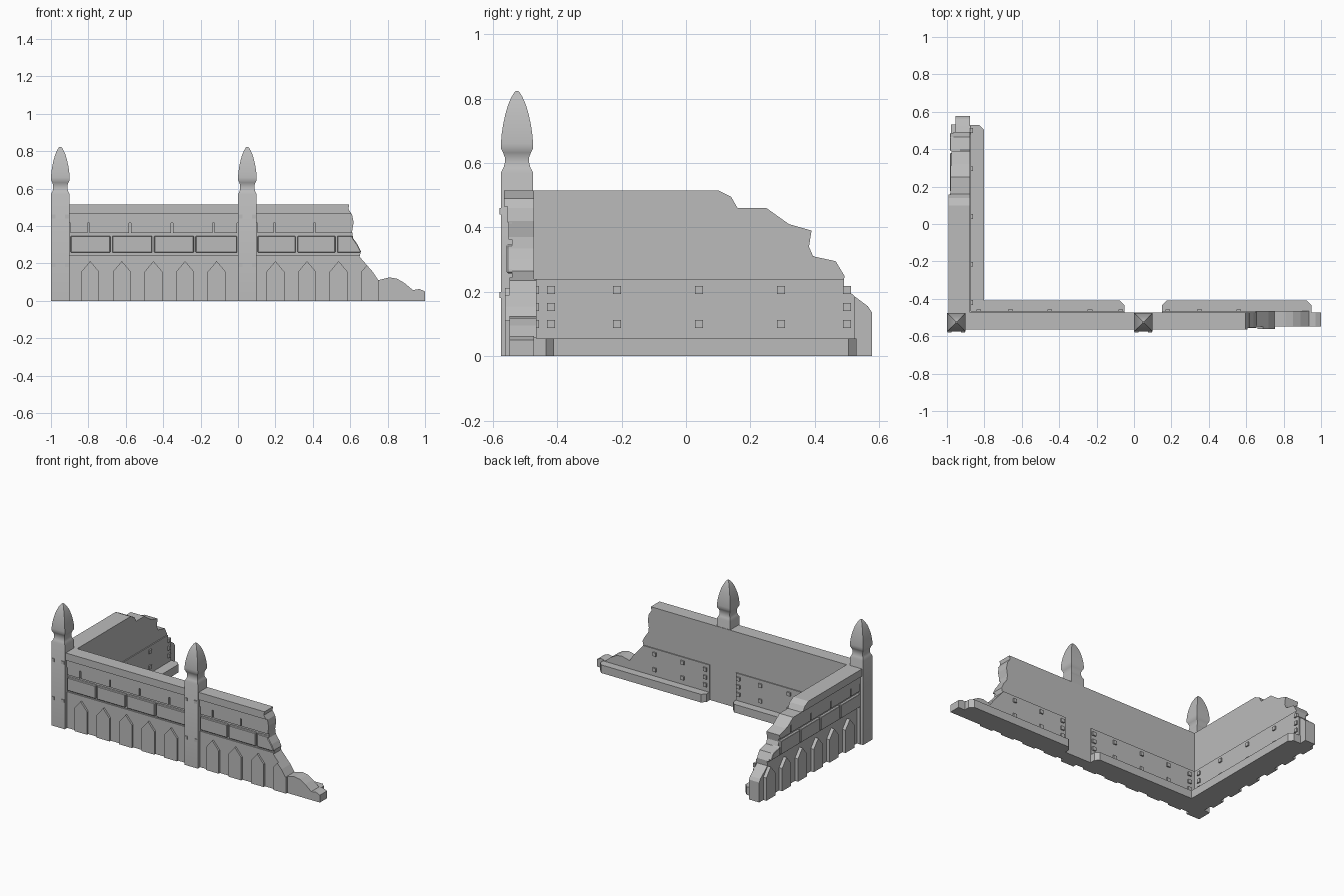
import bpy, bmesh, math

if "Cube" in bpy.data.objects:
    bpy.data.objects.remove(bpy.data.objects["Cube"])

stone = bpy.data.materials.new("grey_stone")
stone.diffuse_color = (0.5, 0.5, 0.5, 1)
stone.use_nodes = True
stone.node_tree.nodes["Principled BSDF"].inputs["Base Color"].default_value = stone.diffuse_color


# Frames: s runs along the wall, d points outward from the inner face, z is up
def front(s, d, z):
    return (s, -0.472 - d, z)


def side(s, d, z):
    return (-0.878 - d, s, z)


def finish(name, bm):
    bmesh.ops.recalc_face_normals(bm, faces=bm.faces)
    me = bpy.data.meshes.new(name)
    bm.to_mesh(me)
    bm.free()
    ob = bpy.data.objects.new(name, me)
    bpy.context.collection.objects.link(ob)
    me.materials.append(stone)
    return ob


def add_prism(bm, low, high):
    a = [bm.verts.new(p) for p in low]
    b = [bm.verts.new(p) for p in high]
    bm.faces.new(a)
    bm.faces.new(b[::-1])
    n = len(a)
    for i in range(n):
        j = (i + 1) % n
        bm.faces.new((a[i], b[i], b[j], a[j]))


def slabs(name, polys, frame, d0, d1, bevel=0):
    """Extrude wall-plane polygons between two depths."""
    bm = bmesh.new()
    for poly in polys:
        if len(poly) > 2:
            add_prism(bm, [frame(s, d0, z) for s, z in poly],
                      [frame(s, d1, z) for s, z in poly])
    ob = finish(name, bm)
    if bevel:
        m = ob.modifiers.new("worn_edges", 'BEVEL')
        m.width = bevel
        m.limit_method = 'ANGLE'
    return ob


def clip(poly, shape):
    """Cut the broken outline by a convex, counter-clockwise shape."""
    for (ax, az), (bx, bz) in zip(shape, shape[1:] + shape[:1]):
        def dist(p):
            return (bx - ax) * (p[1] - az) - (bz - az) * (p[0] - ax)
        out = []
        for p, q in zip(poly, poly[1:] + poly[:1]):
            dp, dq = dist(p), dist(q)
            if dp >= 0:
                out.append(p)
            if (dp > 0 > dq) or (dp < 0 < dq):
                t = dp / (dp - dq)
                out.append((p[0] + t * (q[0] - p[0]), p[1] + t * (q[1] - p[1])))
        poly = out
        if not poly:
            break
    clean = []
    for p in poly:
        if not clean or math.dist(p, clean[-1]) > 1e-5:
            clean.append(p)
    if len(clean) > 1 and math.dist(clean[0], clean[-1]) < 1e-5:
        clean.pop()
    return clean


def rect(s0, s1, z0, z1):
    return [(s0, z0), (s1, z0), (s1, z1), (s0, z1)]


def arch(s):
    return [(s - .048, 0), (s + .048, 0), (s + .048, .155), (s, .212), (s - .048, .155)]


def courses(start, end, step, shift, z0, z1):
    """Bricks filling one bay, the first one shortened by shift."""
    cuts = [start]
    s = start + (shift or step)
    while s < end - .02:
        cuts.append(s)
        s += step
    cuts.append(end)
    return [rect(a + .005, b - .005, z0, z1) for a, b in zip(cuts, cuts[1:])]


def build_wall(label, frame, outline, bays, arches, extra):
    def cut(shapes):
        return [clip(outline, sh) for sh in shapes]

    def band(z0, z1):
        return cut([rect(-2, 2, z0, z1)])

    # Core and projecting horizontal bands
    slabs(label + "_core", [outline], frame, 0, .053 + extra)
    slabs(label + "_base", band(0, .245), frame, .02, .077)
    slabs(label + "_brick_backing", band(.245, .42), frame, .02, .068 + extra)
    slabs(label + "_lower_cap", band(.415, .465), frame, .02, .083 + extra)
    slabs(label + "_upper_cap", band(.465, .515), frame, .02, .093 + extra)
    # Pointed arch panels and the two brick courses
    slabs(label + "_arches", cut([arch(s) for s in arches]), frame, .05, .09 + extra / 2)
    big, small = [], []
    for a, b, step in bays:
        big += courses(a, b, step, 0, .257, .347)
        small += courses(a, b, step, step * .45, .362, .415)
    slabs(label + "_large_bricks", cut(big), frame, .05, .085 + extra, .006)
    slabs(label + "_small_bricks", cut(small), frame, .05, .079 + extra)


def bolts(name, spots, frame, d0, d1, r=.0125):
    slabs(name, [rect(s - r, s + r, z - r, z + r) for s, z in spots], frame, d0, d1)


def plinth(name, frame, s0, s1, depth, cut0, cut1):
    """Inner foot ledge with clipped corners."""
    c = .025
    plan = [(s0, .01), (s0, -depth + cut0 * c), (s0 + cut0 * c, -depth),
            (s1 - cut1 * c, -depth), (s1, -depth + cut1 * c), (s1, .01)]
    bm = bmesh.new()
    add_prism(bm, [frame(s, d, 0) for s, d in plan], [frame(s, d, .055) for s, d in plan])
    finish(name, bm)


front_outline = [(-.98, 0), (1, 0), (1, .05), (.97, .063), (.935, .057), (.89, .095),
                 (.85, .118), (.81, .125), (.75, .11), (.72, .155), (.65, .235),
                 (.657, .265), (.64, .3), (.615, .335), (.61, .37), (.618, .42),
                 (.61, .46), (.59, .49), (.595, .515), (-.98, .515)]
side_outline = [(-.54, 0), (.578, 0), (.578, .135), (.565, .155), (.525, .185),
                (.49, .215), (.492, .25), (.465, .295), (.395, .31), (.382, .34),
                (.39, .39), (.32, .41), (.25, .46), (.16, .46), (.14, .495),
                (.1, .515), (-.54, .515)]

build_wall("front_wall", front, front_outline,
           [(-.9, 0, .223), (.1, .7, .213)],
           [-.79 + .169 * i for i in range(5)] + [.2 + .169 * i for i in range(4)], 0)
build_wall("side_wall", side, side_outline,
           [(-.475, .6, .215)], [-.365 + .17 * i for i in range(6)], .02)

# Inner foot ledges
plinth("front_ledge_left", front, -.9, -.05, .062, 0, 1)
plinth("front_ledge_right", front, .15, .95, .062, 1, 1)
plinth("side_ledge", side, -.48, .53, .076, 0, 1)

# Inner lining panels
slabs("front_panels", [clip(front_outline, rect(-.88, -.05, .05, .24)),
                       clip(front_outline, rect(.15, .95, .05, .24))], front, .01, -.007)
slabs("side_panel", [clip(side_outline, rect(-.475, .525, .05, .24))], side, .01, -.007)


def bolt_grid(ends, middles):
    return ([(s, z) for s in ends for z in (.1, .152, .205)]
            + [(s, z) for s in middles for z in (.1, .205)])


bolts("front_panel_bolts", bolt_grid([-.83, -.07, .18], [-.66, -.45, -.235, .35, .56]),
      front, 0, -.016)
bolts("side_panel_bolts", bolt_grid([-.42, .5], [-.215, .04, .295]), side, 0, -.016)

# Square posts with lofted pointed finials: (height, half width)
profile = [(0, .05), (.57, .05), (.585, .042), (.6, .038), (.618, .038), (.632, .043),
           (.645, .05), (.66, .05), (.69, .0475), (.72, .043), (.75, .0365),
           (.78, .028), (.805, .017), (.818, .009), (.823, .004)]
for name, cx in (("corner_post", -.95), ("middle_post", .05)):
    bm = bmesh.new()
    rings = [[bm.verts.new((cx + i * h, -.525 + j * h, z))
              for i, j in ((-1, -1), (1, -1), (1, 1), (-1, 1))] for z, h in profile]
    bm.faces.new(rings[0])
    bm.faces.new(rings[-1])
    for lo, hi in zip(rings, rings[1:]):
        for k in range(4):
            m = (k + 1) % 4
            bm.faces.new((lo[k], lo[m], hi[m], hi[k]))
    ob = finish(name, bm)
    bpy.context.view_layer.objects.active = ob
    ob.select_set(True)
    bpy.ops.object.shade_smooth_by_angle(angle=math.radians(30))
    ob.select_set(False)
    # Small studs on the post face
    bolts(name + "_studs", [(cx + e, z) for e in (-.036, .036) for z in (.19, .45)],
          front, .09, .108, .01)
